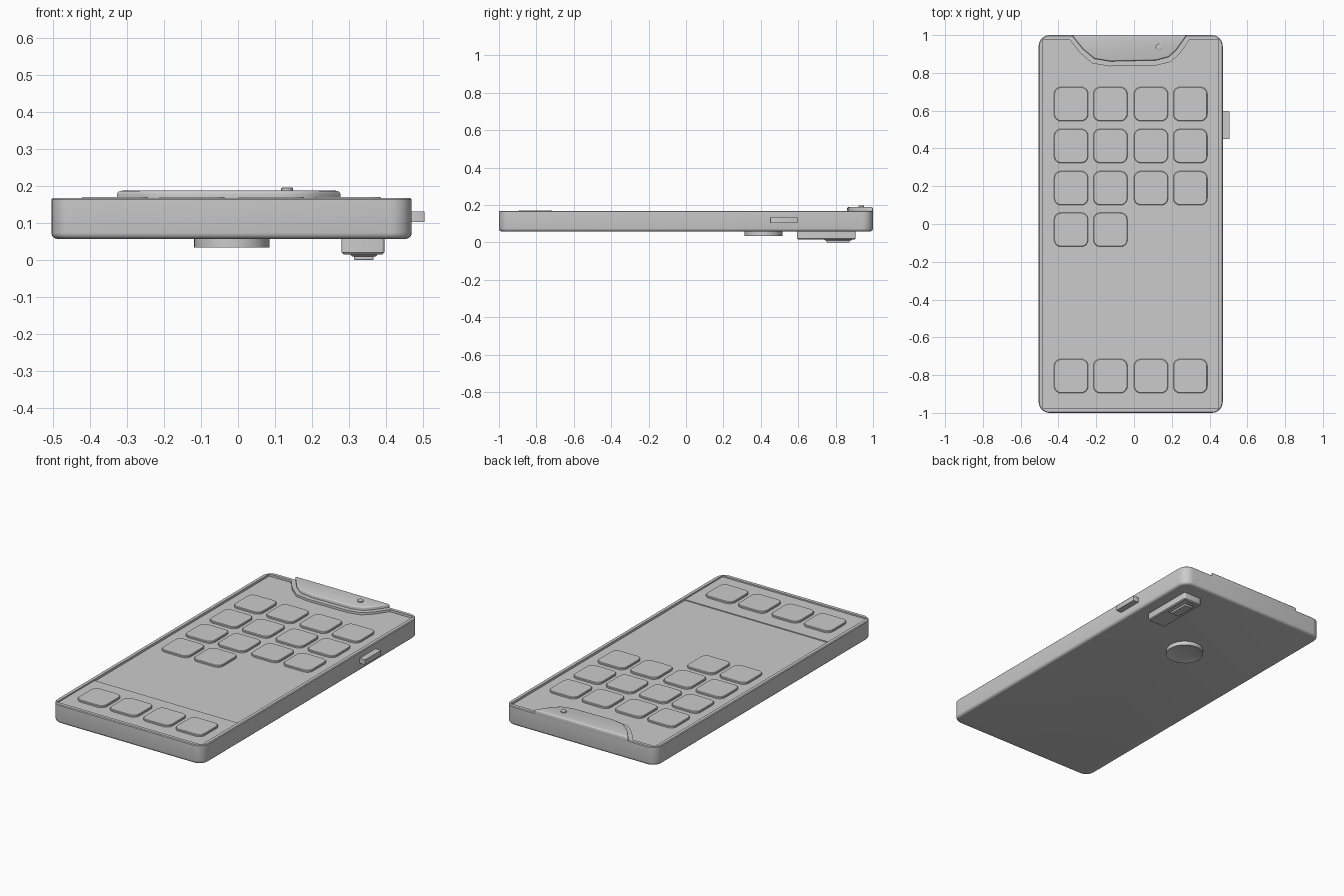
import bpy, bmesh, math

if "Cube" in bpy.data.objects:
    bpy.data.objects.remove(bpy.data.objects["Cube"])

grey = bpy.data.materials.new("plain_grey")
grey.diffuse_color = (0.6, 0.6, 0.6, 1)
grey.use_nodes = True
grey.node_tree.nodes["Principled BSDF"].inputs["Base Color"].default_value = grey.diffuse_color


def rrect(x0, x1, y0, y1, r, inset=0.0, n=6):
    """Outline of a rounded rectangle, optionally shrunk by inset."""
    rr = max(r - inset, 0.001)
    pts = []
    for cx, cy, a in ((x1 - r, y1 - r, 0), (x0 + r, y1 - r, 90),
                      (x0 + r, y0 + r, 180), (x1 - r, y0 + r, 270)):
        for i in range(n + 1):
            t = math.radians(a + 90 * i / n)
            pts.append((cx + rr * math.cos(t), cy + rr * math.sin(t)))
    return pts


def circle(x, y, r, n=32):
    return [(x + r * math.cos(2 * math.pi * i / n),
             y + r * math.sin(2 * math.pi * i / n)) for i in range(n)]


def apply_mod(ob, kind, **settings):
    m = ob.modifiers.new(kind, kind)
    for k, v in settings.items():
        setattr(m, k, v)
    bpy.context.view_layer.objects.active = ob
    bpy.ops.object.modifier_apply(modifier=m.name)


def smooth(ob):
    bpy.ops.object.select_all(action='DESELECT')
    ob.select_set(True)
    bpy.context.view_layer.objects.active = ob
    bpy.ops.object.shade_smooth_by_angle(angle=math.radians(32))


def loft(name, layers, finish=True):
    """Closed solid through stacked (outline, z) layers."""
    bm = bmesh.new()
    rings = [[bm.verts.new((x, y, z)) for x, y in pts] for pts, z in layers]
    for a, b in zip(rings, rings[1:]):
        for i in range(len(a)):
            j = (i + 1) % len(a)
            bm.faces.new((a[i], a[j], b[j], b[i]))
    bm.faces.new(rings[0][::-1])
    bm.faces.new(rings[-1])
    bmesh.ops.recalc_face_normals(bm, faces=bm.faces)
    me = bpy.data.meshes.new(name)
    bm.to_mesh(me)
    bm.free()
    me.materials.append(grey)
    ob = bpy.data.objects.new(name, me)
    bpy.context.collection.objects.link(ob)
    if finish:
        smooth(ob)
    return ob


# Phone body with softened edges
W = (-0.505, 0.47, -1.0, 1.0, 0.058)
body = loft("body", [(rrect(*W, i), z) for i, z in (
    (0.016, 0.058), (0.008, 0.060), (0.002, 0.066), (0, 0.074),
    (0, 0.164), (0.004, 0.168))], False)

# Recessed screen, its upper edge running around the notch
screen = [(-0.483, -0.977), (0.448, -0.977), (0.448, 0.977), (0.295, 0.977),
          (0.245, 0.905), (0.195, 0.858), (0.12, 0.84), (-0.13, 0.835),
          (-0.22, 0.85), (-0.285, 0.905), (-0.342, 0.977), (-0.483, 0.977)]
cutter = loft("screen_cutter", [(screen, 0.155), (screen, 0.25)], False)
cutter.hide_render = True
apply_mod(body, 'BOOLEAN', operation='DIFFERENCE', object=cutter, solver='EXACT')
bpy.data.objects.remove(cutter)
smooth(body)

# Raised notch island and front camera
notch = [(0.28, 1.0), (0.225, 0.922), (0.185, 0.885), (0.12, 0.867),
         (-0.125, 0.861), (-0.21, 0.875), (-0.27, 0.925), (-0.33, 1.0)]
island = loft("notch_island", [(notch, 0.150), (notch, 0.188)], False)
apply_mod(island, 'BEVEL', width=0.008, segments=3, limit_method='ANGLE',
          angle_limit=math.radians(60))
smooth(island)
loft("front_camera", [(circle(0.133, 0.937, 0.016), 0.18),
                      (circle(0.133, 0.937, 0.016), 0.195),
                      (circle(0.133, 0.937, 0.013), 0.197)])

# Dock plate at the foot of the screen
dock = rrect(-0.483, 0.448, -0.977, -0.63, 0.002, n=1)
loft("dock_plate", [(dock, 0.152), (dock, 0.160)])

# App tiles: three full rows, one half row, and the dock row
cols = (-0.333, -0.125, 0.09, 0.298)
rows = ((0.635, 4, 0.153), (0.413, 4, 0.153), (0.19, 4, 0.153),
        (-0.03, 2, 0.153), (-0.805, 4, 0.158))
for y, count, z in rows:
    for x in cols[:count]:
        sq = (x - 0.09, x + 0.09, y - 0.09, y + 0.09, 0.036)
        loft("app_tile", [(rrect(*sq), z), (rrect(*sq), z + 0.010),
                          (rrect(*sq, 0.003), z + 0.0135)])

# Side button
btn = rrect(0.45, 0.505, 0.45, 0.597, 0.003, n=2)
loft("side_button", [(btn, 0.103), (btn, 0.132)])

# Rear camera housing, frame and lens window
cam = (0.28, 0.396, 0.593, 0.907, 0.008)
loft("camera_housing", [(rrect(*cam, 0.005, 3), 0.016), (rrect(*cam, 0, 3), 0.021),
                        (rrect(*cam, 0, 3), 0.065)])
frame = (0.305, 0.376, 0.74, 0.887, 0.006)
loft("camera_frame", [(rrect(*frame, 0.004, 3), 0.010), (rrect(*frame, 0, 3), 0.014),
                      (rrect(*frame, 0, 3), 0.02)])
lens = (0.314, 0.367, 0.752, 0.875, 0.005)
loft("camera_lens", [(rrect(*lens, 0.002, 3), 0.0), (rrect(*lens, 0, 3), 0.003),
                     (rrect(*lens, 0, 3), 0.014)])

# Round dished fingerprint pad on the back
dish = [(0.01, 0.047), (0.04, 0.046), (0.07, 0.043), (0.098, 0.036),
        (0.102, 0.035), (0.102, 0.065)]
loft("fingerprint_pad", [(circle(-0.017, 0.415, r), z) for r, z in dish])
